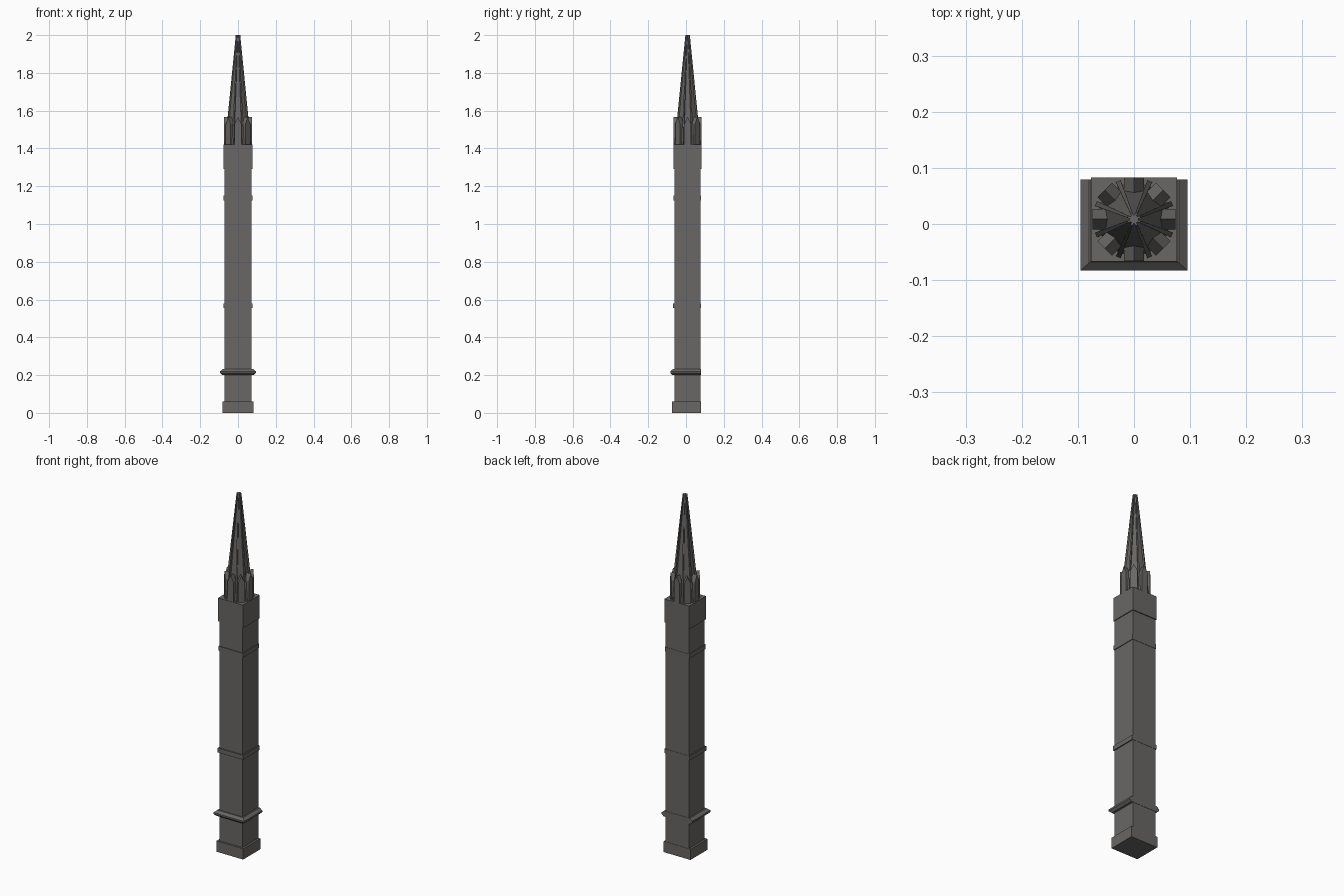
import bpy, bmesh, math
from mathutils import Matrix

if "Cube" in bpy.data.objects:
    bpy.data.objects.remove(bpy.data.objects["Cube"])

stone = bpy.data.materials.new("grey_stone")
stone.diffuse_color = (0.14, 0.135, 0.13, 1)
stone.use_nodes = True
stone.node_tree.nodes["Principled BSDF"].inputs["Base Color"].default_value = stone.diffuse_color

CY = 0.0085          # tower axis in y
BACK = 0.0775        # shared flush back wall


def finish(name, bm):
    bmesh.ops.recalc_face_normals(bm, faces=bm.faces)
    me = bpy.data.meshes.new(name)
    bm.to_mesh(me)
    bm.free()
    me.materials.append(stone)
    ob = bpy.data.objects.new(name, me)
    bpy.context.collection.objects.link(ob)
    return ob


def loft(bm, rings):
    """Skin a stack of equally sized point rings and cap both ends."""
    vs = [[bm.verts.new(p) for p in r] for r in rings]
    n = len(vs[0])
    for a, b in zip(vs, vs[1:]):
        for i in range(n):
            j = (i + 1) % n
            bm.faces.new((a[i], a[j], b[j], b[i]))
    bm.faces.new(vs[0][::-1])
    bm.faces.new(vs[-1])


def slab(name, levels, back=BACK):
    """Rectangular stack; levels are (half width, front y, z)."""
    bm = bmesh.new()
    loft(bm, [[(-w, f, z), (w, f, z), (w, back, z), (-w, back, z)]
              for w, f, z in levels])
    return finish(name, bm)


# square tower shaft, plinth and string courses (flush with the back wall)
slab("shaft", [(0.072, -0.062, 0), (0.072, -0.062, 1.4)])
slab("plinth", [(0.083, -0.073, 0), (0.083, -0.073, 0.06)], 0.079)
slab("lower_moulding", [(0.083, -0.071, 0.2), (0.095, -0.0825, 0.211),
                        (0.095, -0.0825, 0.22), (0.08, -0.069, 0.232)], 0.079)
slab("middle_course", [(0.078, -0.068, 0.555), (0.078, -0.068, 0.58)], 0.079)
slab("upper_course", [(0.076, -0.066, 1.125), (0.076, -0.066, 1.15)], 0.079)
slab("parapet", [(0.0765, -0.067, 1.29), (0.0765, -0.067, 1.42)], 0.0825)

# octagonal spire
bm = bmesh.new()
loft(bm, [[(r * math.cos(math.radians(45 * i + 22.5)),
            CY + r * math.sin(math.radians(45 * i + 22.5)), z) for i in range(8)]
          for r, z in ((0.066, 1.42), (0.008, 2.0))])
finish("spire", bm)


def around(bm, verts, angle):
    m = Matrix.Translation((0, CY, 0)) @ Matrix.Rotation(math.radians(angle), 4, 'Z')
    bmesh.ops.transform(bm, matrix=m, verts=verts)


# ribs on the spire corners, gabled dormers on its faces
ribs, dormers = bmesh.new(), bmesh.new()
for i in range(8):
    n = len(ribs.verts)
    loft(ribs, [[(0.002, -w, z), (r, -w, z), (r, w, z), (0.002, w, z)]
                for r, w, z in ((0.073, 0.0045, 1.42), (0.012, 0.002, 2.0))])
    around(ribs, list(ribs.verts)[n:], 45 * i + 22.5)

    n = len(dormers.verts)
    gable = [(-0.018, 1.42), (0.018, 1.42), (0.018, 1.53), (0, 1.567), (-0.018, 1.53)]
    loft(dormers, [[(r, y, z) for y, z in gable] for r in (0.035, 0.074)])
    around(dormers, list(dormers.verts)[n:], 45 * i)
finish("spire_ribs", ribs)
finish("dormers", dormers)
